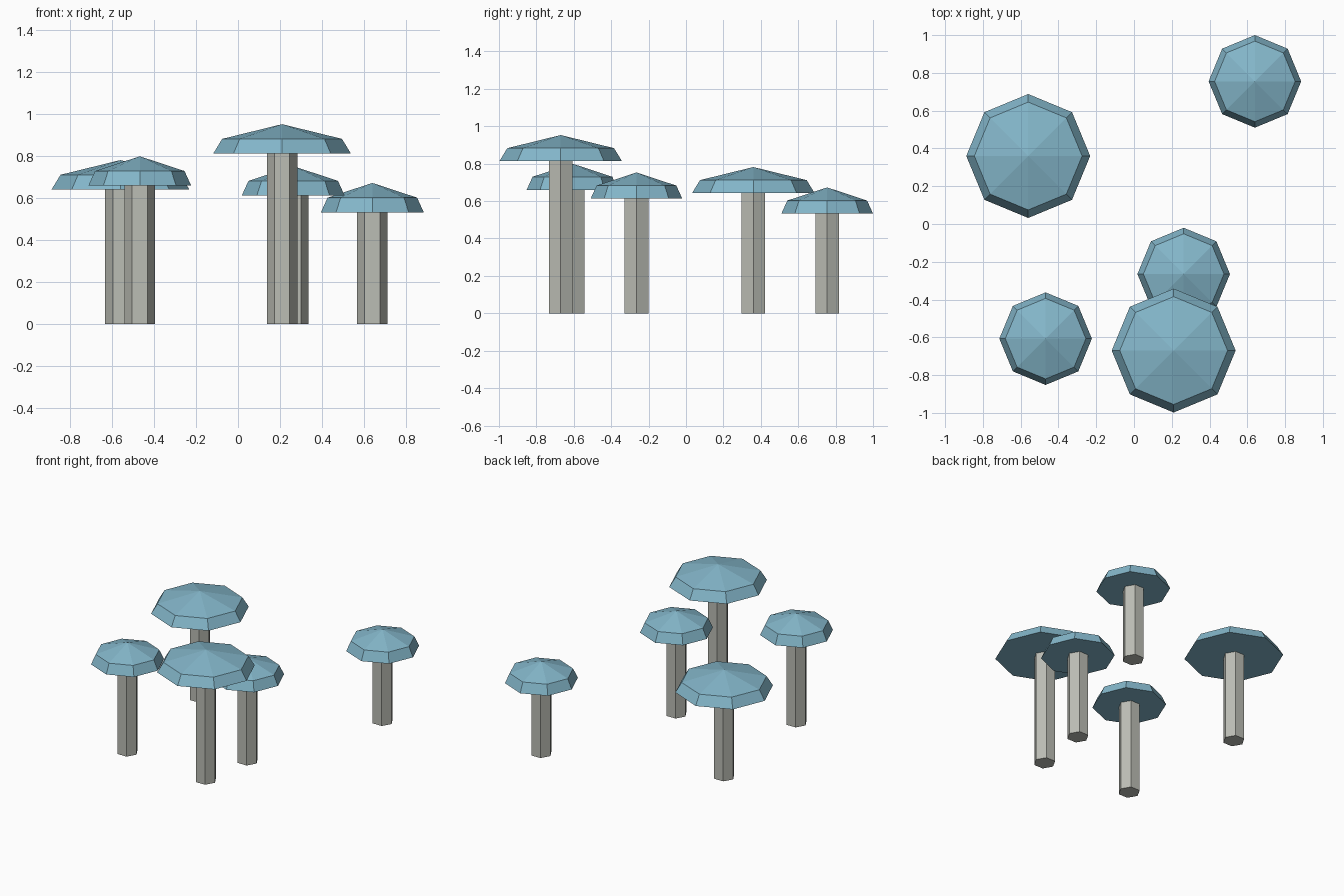
import bpy, bmesh, math

if "Cube" in bpy.data.objects:
    bpy.data.objects.remove(bpy.data.objects["Cube"])


def material(name, rgb):
    m = bpy.data.materials.new(name)
    m.diffuse_color = (*rgb, 1)
    m.use_nodes = True
    m.node_tree.nodes["Principled BSDF"].inputs["Base Color"].default_value = m.diffuse_color
    return m


STEM = material("stem grey", (0.50, 0.51, 0.46))
CAP = material("cap blue", (0.23, 0.47, 0.59))


def lathe(name, sides, rings, mat, loc, apex=None):
    """Flat-faced solid from (radius, z) rings, closed by an apex or a flat top."""
    bm = bmesh.new()
    loops = []
    for r, z in rings:
        angles = [2 * math.pi * i / sides for i in range(sides)]
        loops.append([bm.verts.new((r * math.cos(a), r * math.sin(a), z)) for a in angles])
    bm.faces.new(loops[0][::-1])
    for lo, hi in zip(loops, loops[1:]):
        for i in range(sides):
            j = (i + 1) % sides
            bm.faces.new((lo[i], lo[j], hi[j], hi[i]))
    if apex is None:
        bm.faces.new(loops[-1])
    else:
        tip = bm.verts.new((0, 0, apex))
        for i in range(sides):
            bm.faces.new((loops[-1][i], loops[-1][(i + 1) % sides], tip))
    bmesh.ops.recalc_face_normals(bm, faces=bm.faces[:])
    me = bpy.data.meshes.new(name)
    bm.to_mesh(me)
    bm.free()
    me.materials.append(mat)
    ob = bpy.data.objects.new(name, me)
    ob.location = loc
    bpy.context.collection.objects.link(ob)


# x, y, stem height, cap radius
MUSHROOMS = [
    (-0.56, 0.36, 0.642, 0.328),
    (0.21, -0.67, 0.813, 0.328),
    (0.64, 0.755, 0.533, 0.245),
    (0.263, -0.265, 0.613, 0.245),
    (-0.468, -0.607, 0.66, 0.245),
]

for n, (x, y, h, r) in enumerate(MUSHROOMS, 1):
    # six-sided stem
    lathe(f"mushroom_stem_{n}", 6, [(0.073, 0), (0.073, h)], STEM, (x, y, 0))
    # eight-sided cap with sloping rim and low pointed top
    lathe(f"mushroom_cap_{n}", 8, [(r, 0), (r * 0.87, 0.07)], CAP, (x, y, h), apex=0.14)
